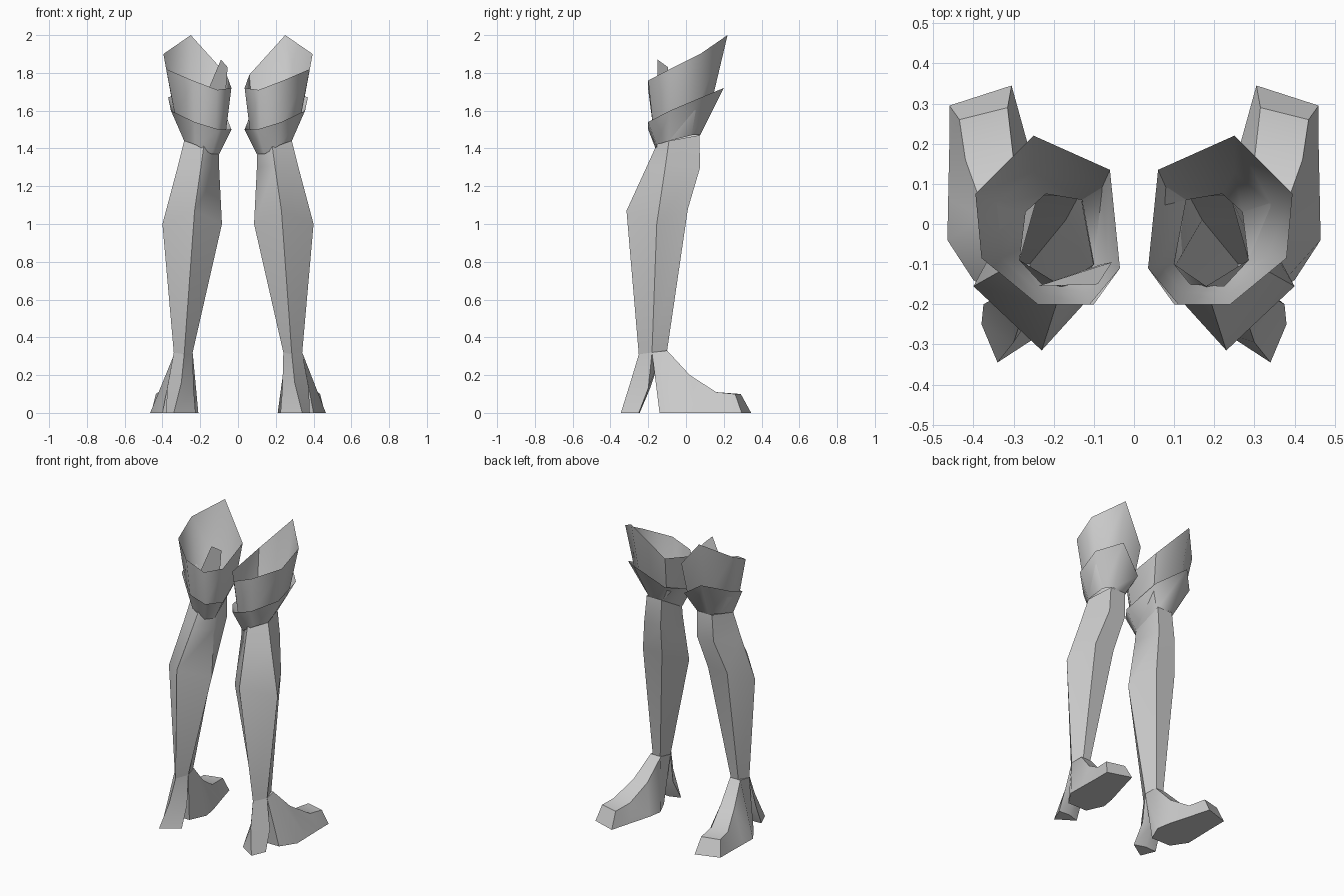
import bpy
import bmesh
import math

cube = bpy.data.objects.get("Cube")
if cube:
    bpy.data.objects.remove(cube, do_unlink=True)

grey = bpy.data.materials.new("plain grey")
grey.use_nodes = True
GREY = (0.6, 0.6, 0.6, 1)
grey.diffuse_color = GREY
grey.node_tree.nodes["Principled BSDF"].inputs["Base Color"].default_value = GREY


def loft(name, rings, cap_start=False, cap_end=False, angle=60):
    """Skin a list of equal-length closed rings; build one copy per leg."""
    for side, label in ((1, "left"), (-1, "right")):
        bm = bmesh.new()
        loops = [[bm.verts.new((side * x, y, z)) for x, y, z in r] for r in rings]
        n = len(rings[0])
        for a, b in zip(loops, loops[1:]):
            for i in range(n):
                j = (i + 1) % n
                quad = [a[i], a[j], b[j], b[i]]
                bm.faces.new(quad if side > 0 else quad[::-1])
        if cap_start:
            bm.faces.new(loops[0][::-side])
        if cap_end:
            bm.faces.new(loops[-1][::side])
        finish(f"{label}_{name}", bm, angle)


def finish(name, bm, angle=60):
    mesh = bpy.data.meshes.new(name)
    bm.to_mesh(mesh)
    bm.free()
    mesh.materials.append(grey)
    obj = bpy.data.objects.new(name, mesh)
    bpy.context.collection.objects.link(obj)
    bpy.ops.object.select_all(action="DESELECT")
    obj.select_set(True)
    bpy.context.view_layer.objects.active = obj
    bpy.ops.object.shade_smooth_by_angle(angle=math.radians(angle))


# Shin: calf ridge, outer seam, two shin corners, inner seam
ankle = [(.285, -.25, .31), (.34, -.18, .32), (.315, -.10, .33),
         (.26, -.10, .33), (.24, -.18, .32)]
calf = [(.23, -.315, 1.07), (.40, -.155, 1.0), (.31, .01, 1.08),
        (.17, .01, 1.08), (.085, -.155, 1.0)]
knee = [(.195, -.205, 1.31), (.32, -.11, 1.3), (.255, .075, 1.3),
        (.135, .075, 1.3), (.10, -.11, 1.3)]
shin_top = [(.18, -.155, 1.42), (.285, -.09, 1.44), (.24, .07, 1.47),
            (.13, .07, 1.47), (.10, -.10, 1.38)]
loft("shin", [ankle, calf, knee, shin_top])

# Flared collars, sharing one narrow base ring
base = [(.13, .06, 1.46), (.10, -.10, 1.37), (.14, -.15, 1.37), (.225, -.155, 1.42),
        (.285, -.09, 1.44), (.27, .03, 1.47), (.22, .075, 1.47)]
low_rim = [(.07, .12, 1.59), (.035, -.11, 1.50), (.10, -.20, 1.50), (.23, -.20, 1.54),
           (.355, -.085, 1.60), (.37, .08, 1.67), (.25, .20, 1.72)]
waist = [(.08, .09, 1.55), (.065, -.10, 1.48), (.12, -.17, 1.48), (.23, -.175, 1.52),
         (.33, -.085, 1.56), (.34, .05, 1.60), (.25, .13, 1.62)]
high_rim = [(.06, .135, 1.79), (.035, -.11, 1.72), (.11, -.20, 1.71), (.24, -.20, 1.76),
            (.38, -.085, 1.82), (.395, .075, 1.90), (.25, .22, 2.0)]
loft("lower_collar", [base, low_rim])
loft("upper_collar", [base, waist, high_rim])

# Foot: cross-sections from instep to toe, flat sole
foot = [
    [(.26, -.14, 0), (.40, -.14, 0), (.34, -.18, .32), (.24, -.18, .32)],
    [(.21, -.03, 0), (.465, -.04, 0), (.33, -.10, .33), (.255, -.10, .33)],
    [(.225, .06, 0), (.463, .06, 0), (.37, .02, .20), (.27, .02, .20)],
    [(.265, .20, 0), (.46, .20, 0), (.42, .16, .11), (.30, .16, .11)],
    [(.305, .345, 0), (.46, .295, 0), (.435, .26, .10), (.315, .29, .10)],
]
loft("foot", [[r[0], r[3], r[2], r[1]] for r in foot], True, True, 50)

# Heel: narrow block flaring back and down from the ankle
heel_top = [(.24, -.18, .32), (.285, -.25, .31), (.34, -.18, .32), (.29, -.13, .31)]
heel_mid = [(.235, -.20, .13), (.30, -.295, .16), (.375, -.20, .13), (.30, -.19, .13)]
heel_base = [(.225, -.27, 0), (.34, -.345, 0), (.38, -.25, 0), (.30, -.245, 0)]
loft("heel", [heel_base, heel_mid, heel_top], True, False)

# Loose flap standing inside the right upper collar
bm = bmesh.new()
bm.faces.new([bm.verts.new(p) for p in (
    (-.24, -.155, 1.52), (-.08, -.10, 1.50), (-.055, -.095, 1.83), (-.09, -.15, 1.87))])
finish("right_collar_flap", bm)
